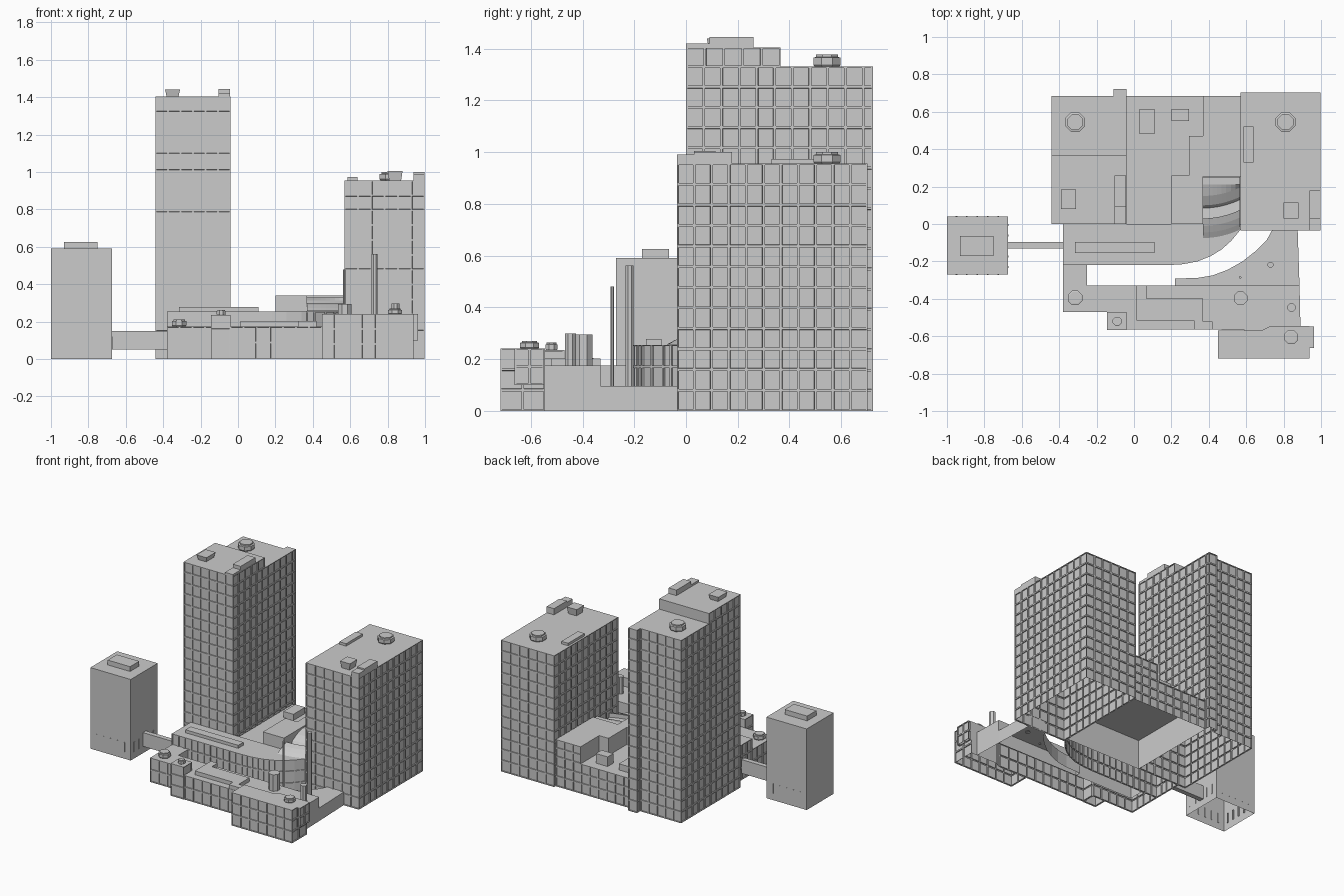
import bpy, bmesh, math
from mathutils import Vector

if "Cube" in bpy.data.objects:
    bpy.data.objects.remove(bpy.data.objects["Cube"])

ROW, COL = 0.079, 0.07


def finish(name, bm):
    bmesh.ops.remove_doubles(bm, verts=bm.verts, dist=1e-5)
    me = bpy.data.meshes.new(name)
    bm.to_mesh(me)
    bm.free()
    ob = bpy.data.objects.new(name, me)
    bpy.context.collection.objects.link(ob)
    return ob


def block(name, pts, z0, z1, plain=(), col=COL):
    """Open-bottomed building volume on a counter-clockwise outline, with
    recessed windows on every wall except the edges listed in plain."""
    bm = bmesh.new()
    panes = []
    for i, p in enumerate(pts):
        a, b = Vector(p), Vector(pts[(i + 1) % len(pts)])
        windowed = plain != "all" and i not in plain
        nx = max(1, round((b - a).length / col)) if windowed else 1
        nz = max(1, round((z1 - z0) / ROW)) if windowed else 1
        grid = [[bm.verts.new((*a.lerp(b, u / nx), z0 + (z1 - z0) * v / nz))
                 for u in range(nx + 1)] for v in range(nz + 1)]
        for v in range(nz):
            for u in range(nx):
                f = bm.faces.new((grid[v][u], grid[v][u + 1],
                                  grid[v + 1][u + 1], grid[v + 1][u]))
                if windowed:
                    panes.append(f)
    bm.faces.new([bm.verts.new((x, y, z1)) for x, y in pts])
    bm.normal_update()
    if panes:
        bmesh.ops.inset_individual(bm, faces=panes, thickness=0.007, depth=0)
        bmesh.ops.inset_individual(bm, faces=panes, thickness=0.0005, depth=-0.007)
    return finish(name, bm)


def rect(x0, x1, y0, y1):
    return [(x0, y0), (x1, y0), (x1, y1), (x0, y1)]


def box(name, x0, x1, y0, y1, z0, z1, flare=0.0):
    """Plain box whose top may be wider than its base."""
    bm = bmesh.new()
    bmesh.ops.create_cube(bm, size=1)
    for v in bm.verts:
        g = flare if v.co.z < 0 else 0
        v.co = ((x0 + g) if v.co.x < 0 else (x1 - g),
                (y0 + g) if v.co.y < 0 else (y1 - g),
                z0 if v.co.z < 0 else z1)
    return finish(name, bm)


def post(name, x, y, rings, sides=8):
    """Stacked polygonal rings given as (radius, z), capped at the top."""
    bm = bmesh.new()
    loops = [[bm.verts.new((x + r * math.cos((k + .5) * math.tau / sides),
                            y + r * math.sin((k + .5) * math.tau / sides), z))
              for k in range(sides)] for r, z in rings]
    for lo, hi in zip(loops, loops[1:]):
        for k in range(sides):
            j = (k + 1) % sides
            bm.faces.new((lo[k], lo[j], hi[j], hi[k]))
    bm.faces.new(loops[-1])
    return finish(name, bm)


def roof_tank(name, x, y, z, r, h):
    post(name, x, y, [(r * .9, z), (r, z + h * .15), (r, z + h * .75),
                      (r * .8, z + h * .8), (r * .8, z + h)])


# Small detached tower with ground level slots, and its footbridge
block("annex_tower", rect(-1, -.675, -.27, .04), 0, .59, "all")
box("annex_roof_box", -.93, -.75, -.17, -.065, .59, .625)
for k in range(5):
    x, y = -.95 + k * .056, -.23 + k * .056
    for s, yy in enumerate((-.27, .04)):
        box(f"annex_slot_y{s}_{k}", x - .005, x + .005, yy - .003, yy + .003, .05, .12)
    for s, xx in enumerate((-1, -.675)):
        xx += .003 if s == 0 else 0
        box(f"annex_slot_x{s}_{k}", xx - .003, xx + .003, y - .005, y + .005, .05, .12)
box("footbridge", -.675, -.38, -.13, -.095, .05, .15)

# Tall tower
block("tall_tower", [(-.44, 0), (-.04, 0), (-.04, .685), (-.04, .722), (-.11, .722),
                     (-.11, .685), (-.44, .685)], 0, 1.33)
block("tall_tower_upper", rect(-.44, -.04, 0, .365), 1.33, 1.405, plain=(2,))
box("tall_roof_hatch", -.39, -.31, .08, .185, 1.405, 1.44, .008)
box("tall_roof_ledge", -.105, -.042, 0, .09, 1.405, 1.42)
box("tall_roof_unit", -.105, -.042, .09, .26, 1.405, 1.445)
roof_tank("tall_roof_tank", -.315, .545, 1.33, .057, .047)

# Right tower
block("right_tower", rect(.57, .998, -.035, .702), 0, .955)
box("right_roof_bar", .585, .64, .33, .52, .955, .973)
box("right_roof_hatch", .80, .88, .03, .115, .955, 1.005, .008)
box("right_roof_ledge", .938, .998, -.035, .03, .955, .99)
box("right_roof_unit", .938, .998, .03, .178, .955, 1.0)
roof_tank("right_roof_tank", .81, .545, .955, .057, .045)

# Podium between the towers, with a stepped raised part
block("rear_podium", rect(-.04, .57, 0, .685), 0, .215, plain=(0, 1, 3))
block("raised_podium", [(.2, 0), (.37, 0), (.37, .255), (.57, .255), (.57, .685),
                        (.37, .685), (.37, .47), (.295, .47), (.295, .26), (.2, .26)],
      .215, .34, plain=(0, 1, 2, 3, 5, 6, 7, 8, 9))
box("podium_hatch_a", .03, .11, .48, .615, .215, .26)
box("podium_hatch_b", .2, .295, .55, .615, .215, .285)

# Curved sawtooth skylight
bm = bmesh.new()
profile = [(-.075, .256), (-.045, .272), (-.01, .288), (.03, .3), (.03, .27), (.085, .265),
           (.1, .285), (.15, .312), (.21, .33), (.25, .33)]
rows = []
for k in range(9):
    t = k / 8
    rows.append([bm.verts.new((.37 + .197 * t, min(.25, y + .045 * t * t * (y < .2)), z))
                 for y, z in profile])
for a, b in zip(rows, rows[1:]):
    for j in range(len(profile) - 1):
        bm.faces.new((a[j], b[j], b[j + 1], a[j + 1]))
finish("skylight", bm)

# Curved hall in front of the tall tower
curve = [(.18, -.22), (.26, -.215), (.34, -.2), (.41, -.172), (.47, -.135), (.52, -.09), (.57, -.03)]
block("curved_hall", [(-.38, 0), (-.38, -.22)] + curve + [(.57, 0)], 0, .255,
      plain=(8, 9), col=.05)
box("hall_roof_bar", -.315, .11, -.155, -.095, .255, .277)

# Low front wing, its raised roof, end blocks and terrace
block("front_wing", [(-.38, -.22), (-.38, -.47), (-.04, -.47), (-.04, -.565), (.45, -.565),
                     (.68, -.57), (.73, -.545), (.89, -.545), (.885, -.33), (-.25, -.33),
                     (-.25, -.22)], 0, .175, plain=(4 + 1, 6, 7, 8, 9, 10))
block("wing_raised_roof", [(.013, -.33), (.013, -.515), (.32, -.515), (.32, -.563), (.42, -.563),
                           (.42, -.52), (.37, -.52), (.37, -.397), (.067, -.397), (.067, -.33)],
      .175, .203, "all")
block("stair_block", rect(-.145, -.04, -.568, -.47), 0, .235)
block("corner_block", [(.45, -.718), (.938, -.718), (.938, -.545), (.73, -.545),
                       (.68, -.57), (.45, -.57)], 0, .24, plain=(2, 3, 4))
block("corner_bay", rect(.938, .963, -.662, -.548), .1, .24)
edge = [(.74, -.03), (.71, -.085), (.65, -.145), (.58, -.2), (.5, -.245), (.42, -.275),
        (.34, -.288), (.22, -.292)]
block("terrace", [(.22, -.33), (.885, -.33), (.875, -.03)] + edge, 0, .095, "all")

# Roof tanks and vents on the front wing
for n, x, y, z, r, h in (("a", -.315, -.395, .175, .042, .037), ("b", -.09, -.52, .235, .026, .028),
                         ("c", .84, -.605, .24, .04, .03)):
    roof_tank("wing_tank_" + n, x, y, z, r, h)
post("wing_chimney", .57, -.397, [(.039, .17), (.039, .295)])
post("wing_vent", .842, -.447, [(.023, .17), (.023, .298)])

# Masts standing on the terrace
post("thin_mast", .567, -.285, [(.007, .09), (.007, .48)])
post("thick_mast", .73, -.218, [(.017, .09), (.017, .562)])
